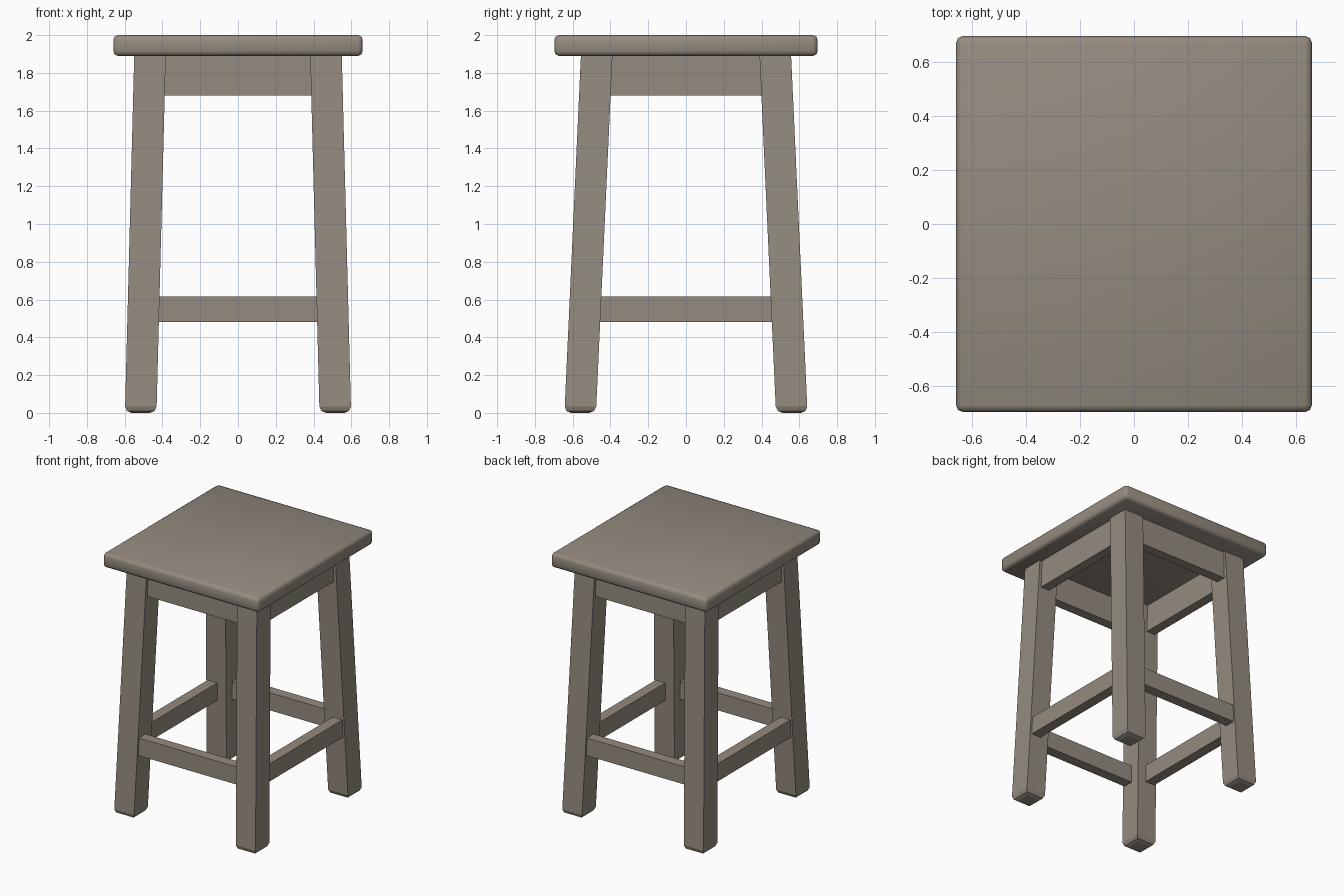
import bpy
import bmesh

default = bpy.data.objects.get("Cube")
if default:
    bpy.data.objects.remove(default, do_unlink=True)

wood = bpy.data.materials.new("weathered_wood")
wood.use_nodes = True
COLOUR = (0.30, 0.26, 0.215, 1)
wood.diffuse_color = COLOUR
wood.node_tree.nodes["Principled BSDF"].inputs["Base Color"].default_value = COLOUR


def box(bm, lo, hi):
    """Add a box between two corners and return its vertices."""
    verts = bmesh.ops.create_cube(bm, size=1)["verts"]
    for v in verts:
        for i in range(3):
            v.co[i] = (lo[i] + hi[i]) / 2 + v.co[i] * (hi[i] - lo[i])
    return verts


def finish(name, bm, smooth=False):
    bmesh.ops.recalc_face_normals(bm, faces=bm.faces)
    mesh = bpy.data.meshes.new(name)
    for f in bm.faces:
        f.smooth = smooth
    bm.to_mesh(mesh)
    bm.free()
    mesh.materials.append(wood)
    obj = bpy.data.objects.new(name, mesh)
    bpy.context.collection.objects.link(obj)
    return obj


# Seat slab: softly rounded and smooth shaded all over
SEAT_BOTTOM = 1.89
bm = bmesh.new()
box(bm, (-0.66, -0.697, SEAT_BOTTOM), (0.66, 0.697, 2.0))
bmesh.ops.bevel(bm, geom=bm.edges[:], offset=0.025, segments=2,
                profile=0.5, affect='EDGES')
finish("seat", bm, smooth=True)

# Splayed legs with rounded feet
LEG = 0.167
FOOT = (0.515, 0.56)
HEAD = (0.466, 0.473)


def leg(name, sx, sy):
    bm = bmesh.new()
    h = LEG / 2
    box(bm, (-h, -h, 0), (h, h, SEAT_BOTTOM + 0.01))
    bottom = [e for e in bm.edges if all(v.co.z < 0.01 for v in e.verts)]
    bmesh.ops.bevel(bm, geom=bottom, offset=0.035, segments=2,
                    profile=0.5, affect='EDGES')
    for v in bm.verts:
        t = v.co.z / SEAT_BOTTOM
        v.co.x += sx * (FOOT[0] + (HEAD[0] - FOOT[0]) * t)
        v.co.y += sy * (FOOT[1] + (HEAD[1] - FOOT[1]) * t)
    finish(name, bm)


for sx, side in ((1, "left"), (-1, "right")):
    for sy, end in ((-1, "front"), (1, "back")):
        leg(f"{end}_{side}_leg", sx, sy)


# Rails between the legs: aprons under the seat, stretchers lower down
def rails(kind, z0, z1, out_x, out_y, thick, half_x, half_y):
    for s, end, side in ((-1, "front", "right"), (1, "back", "left")):
        bm = bmesh.new()
        ys = sorted((s * out_y, s * (out_y - thick)))
        box(bm, (-half_x, ys[0], z0), (half_x, ys[1], z1))
        finish(f"{end}_{kind}", bm)
        bm = bmesh.new()
        xs = sorted((s * out_x, s * (out_x - thick)))
        box(bm, (xs[0], -half_y, z0), (xs[1], half_y, z1))
        finish(f"{side}_{kind}", bm)


rails("apron", 1.68, SEAT_BOTTOM, 0.53, 0.54, 0.075, 0.42, 0.43)
rails("stretcher", 0.48, 0.615, 0.57, 0.605, 0.08, 0.45, 0.48)
